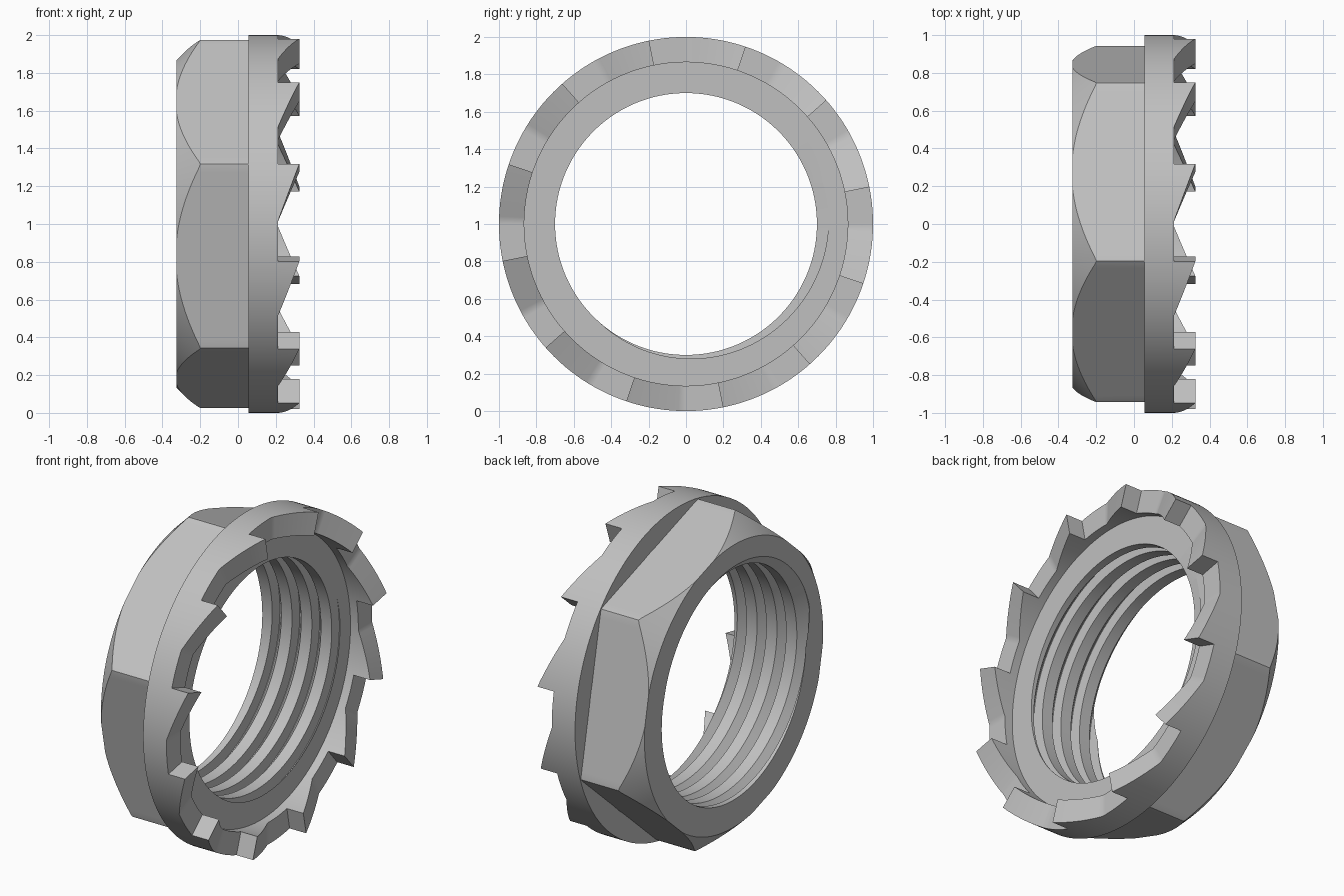
import bpy
import bmesh
from math import cos, sin, radians

if "Cube" in bpy.data.objects:
    bpy.data.objects.remove(bpy.data.objects["Cube"], do_unlink=True)

STEP = 1.25                  # degrees between cross-sections
TURN = int(360 / STEP)
PER = int(30 / STEP)         # sections per tooth
START = 11.4                 # angle of the first tooth flank
X0, FLOOR, BACK = -0.325, 0.16, 0.055
VALLEY, TIP = 0.213, 0.325
PITCH = 0.135

steel = bpy.data.materials.new("grey_steel")
steel.use_nodes = True
colour = (0.53, 0.53, 0.53, 1)
steel.diffuse_color = colour
steel.node_tree.nodes["Principled BSDF"].inputs["Base Color"].default_value = colour


def loft(name, sections):
    """Join closed (x, radius) profiles, one per angle, around the x axis."""
    bm = bmesh.new()
    cols = [[bm.verts.new((x, r * cos(a), 1 + r * sin(a))) for x, r in prof]
            for a, prof in sections]
    n = len(cols[0])
    for a, b in zip(cols, cols[1:]):
        for i in range(n):
            j = (i + 1) % n
            bm.faces.new((a[i], b[i], b[j], a[j]))
    bmesh.ops.remove_doubles(bm, verts=bm.verts, dist=1e-5)
    mesh = bpy.data.meshes.new(name)
    bm.to_mesh(mesh)
    bm.free()
    obj = bpy.data.objects.new(name, mesh)
    bpy.context.collection.objects.link(obj)
    mesh.materials.append(steel)
    bpy.ops.object.select_all(action='DESELECT')
    obj.select_set(True)
    bpy.context.view_layer.objects.active = obj
    bpy.ops.object.shade_smooth_by_angle(angle=radians(25))


# Thread groove: (phase, radius) over one pitch
GROOVE = [(0, 0.70), (0.54, 0.70), (0.59, 0.765), (0.62, 0.765), (1, 0.70)]


def groove_radius(phase):
    phase %= 1
    for (p, r), (q, s) in zip(GROOVE, GROOVE[1:]):
        if phase <= q:
            return r + (s - r) * (phase - p) / (q - p)


def bore(deg):
    """Helical bore profile from the floor down to the far face."""
    shift = (deg - 35) / 360 - 0.54
    pts = []
    for k in range(3, -8, -1):
        for phase, _ in reversed(GROOVE[:-1]):
            x = FLOOR + PITCH * (phase + k + shift)
            x = min(max(x, X0), FLOOR)
            pts.append((x, groove_radius((x - FLOOR) / PITCH - shift)))
    return pts


# Hex body with chamfered corners and threaded bore
body = []
for i in range(TURN + 1):
    deg = START + i * STEP
    off = (i * STEP + 30) % 60 - 30      # angle from the middle of a flat
    r_hex = min(0.863 / cos(radians(off)), 0.994)
    r_face = min(0.868, r_hex)
    x_ch = X0 + (r_hex - r_face)
    outer = [(X0, r_face), (x_ch, r_hex), (BACK + 0.02, r_hex),
             (BACK + 0.02, 0.88), (FLOOR, 0.88)]
    body.append((radians(deg), outer + bore(deg)))
loft("hex_body", body)


# Flange ring with ratchet teeth
def flange_profile(h):
    return [(BACK, 0.865), (BACK, 1), (VALLEY, 1),
            (h, 1), (h, 0.865), (VALLEY, 0.865)]


flange = []
for i in range(TURN + 1):
    a = radians(START + i * STEP)
    if i and i % PER == 0:
        flange.append((a, flange_profile(VALLEY)))
    ramp = max(0, 1 - (i % PER) * STEP / 17.5)
    flange.append((a, flange_profile(VALLEY + (TIP - VALLEY) * ramp)))
loft("toothed_flange", flange)
